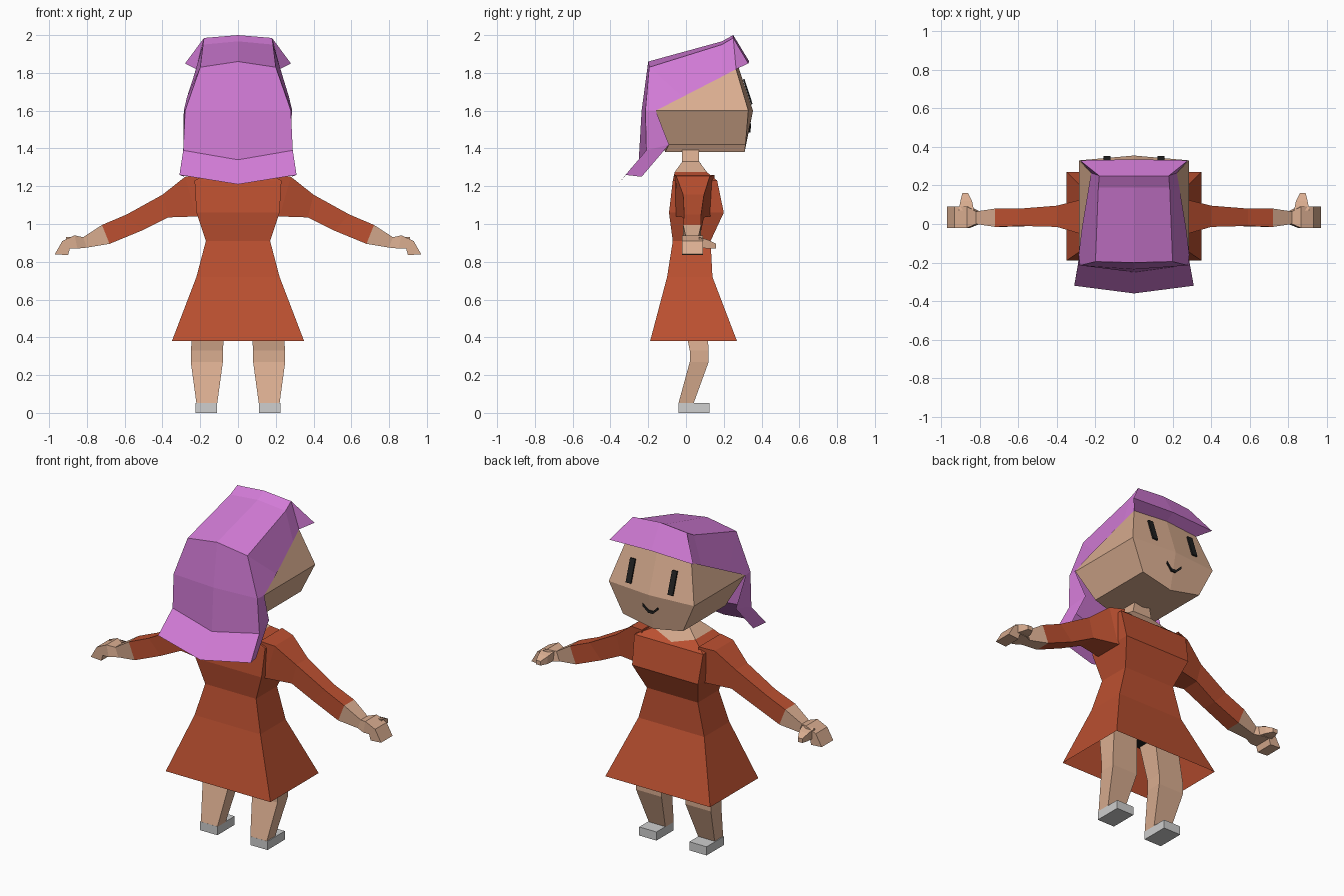
import bpy, bmesh
from math import radians
from mathutils import Matrix

cube = bpy.data.objects.get("Cube")
if cube:
    bpy.data.objects.remove(cube, do_unlink=True)


def material(name, rgb):
    m = bpy.data.materials.new(name)
    m.use_nodes = True
    m.diffuse_color = (*rgb, 1)
    m.node_tree.nodes["Principled BSDF"].inputs["Base Color"].default_value = (*rgb, 1)
    return m


SKIN = material("skin", (0.70, 0.42, 0.28))
RED = material("dress red", (0.50, 0.08, 0.03))
PINK = material("hair pink", (0.65, 0.20, 0.68))
GREY = material("shoe grey", (0.62, 0.62, 0.62))
BLACK = material("black", (0.015, 0.015, 0.015))


def finish(name, bm, mat, mirror=False):
    bmesh.ops.remove_doubles(bm, verts=bm.verts, dist=0.0005)
    bmesh.ops.recalc_face_normals(bm, faces=bm.faces)
    mesh = bpy.data.meshes.new(name)
    bm.to_mesh(mesh)
    bm.free()
    mesh.materials.append(mat)
    ob = bpy.data.objects.new(name, mesh)
    bpy.context.collection.objects.link(ob)
    if mirror:
        ob.modifiers.new("mirror", "MIRROR").use_mirror_merge = False
    return ob


def loft(name, rings, mat, closed=True, cap_start=True, cap_end=True, mirror=False):
    """Skin quads between rows of points, with optional end caps."""
    bm = bmesh.new()
    rows = [[bm.verts.new(p) for p in r] for r in rings]
    n = len(rows[0])
    for a, b in zip(rows, rows[1:]):
        for i in range(n if closed else n - 1):
            j = (i + 1) % n
            bm.faces.new((a[i], a[j], b[j], b[i]))
    if closed and cap_start:
        bm.faces.new(rows[0])
    if closed and cap_end:
        bm.faces.new(rows[-1])
    return finish(name, bm, mat, mirror)


def ring(hx, yb, yf, z, cb=None, cf=None, zb=None, zf=None):
    """Level ring: corners plus a centre point at the back and the front."""
    pick = lambda v, d: d if v is None else v
    return [(-hx, yb, z), (0, pick(cb, yb), pick(zb, z)), (hx, yb, z),
            (hx, yf, z), (0, pick(cf, yf), pick(zf, z)), (-hx, yf, z)]


def box_ring(x0, x1, y0, y1, z):
    return [(x0, y0, z), (x1, y0, z), (x1, y1, z), (x0, y1, z)]


def limb_ring(xt, zt, xb, zb, y0, y1):
    return [(xt, y0, zt), (xt, y1, zt), (xb, y1, zb), (xb, y0, zb)]


# Dress, open at the hem and the neckline
neckline = ring(0.14, -0.06, 0.11, 1.275, cf=0.14, zf=1.235)
loft("dress", [
    ring(0.35, -0.19, 0.27, 0.38),
    ring(0.22, -0.10, 0.14, 0.72),
    ring(0.17, -0.07, 0.13, 0.91),
    ring(0.22, -0.09, 0.20, 1.06),
    ring(0.23, -0.07, 0.165, 1.23),
    neckline,
], RED, cap_start=False, cap_end=False)

# Neck and skin in the neckline
loft("neck", [
    neckline,
    ring(0.065, -0.02, 0.07, 1.33),
    ring(0.05, -0.02, 0.07, 1.41),
], SKIN, cap_start=False)

# Sleeves and hands
cuff = limb_ring(0.72, 0.995, 0.68, 0.895, -0.015, 0.08)
loft("sleeves", [
    limb_ring(0.19, 1.26, 0.19, 1.04, -0.06, 0.15),
    limb_ring(0.28, 1.25, 0.22, 1.04, -0.05, 0.125),
    limb_ring(0.40, 1.155, 0.37, 1.035, -0.015, 0.095),
    limb_ring(0.59, 1.05, 0.51, 0.965, -0.01, 0.08),
    cuff,
], RED, cap_end=False, mirror=True)
loft("hands", [
    cuff,
    limb_ring(0.82, 0.93, 0.80, 0.875, 0.0, 0.065),
    limb_ring(0.865, 0.94, 0.85, 0.87, -0.02, 0.09),
    limb_ring(0.93, 0.91, 0.89, 0.87, -0.02, 0.09),
    limb_ring(0.97, 0.84, 0.90, 0.835, -0.02, 0.09),
], SKIN, cap_start=False, mirror=True)
loft("thumbs", [
    [(x0, y, z0), (x1, y, z0), (x1, y, z1), (x0, y, z1)]
    for y, x0, x1, z0, z1 in ((0.07, 0.83, 0.91, 0.875, 0.93),
                              (0.12, 0.84, 0.90, 0.87, 0.915),
                              (0.16, 0.86, 0.89, 0.87, 0.895))
], SKIN, mirror=True)

# Legs, shoes and shorts
loft("legs", [
    box_ring(0.11, 0.22, -0.04, 0.04, 0.05),
    box_ring(0.08, 0.25, 0.02, 0.12, 0.27),
    box_ring(0.08, 0.25, 0.02, 0.12, 0.33),
    box_ring(0.06, 0.22, -0.04, 0.10, 0.62),
], SKIN, mirror=True)
loft("shoes", [box_ring(0.11, 0.225, -0.04, 0.125, z) for z in (0, 0.052)],
     GREY, mirror=True)
loft("shorts", [
    ring(0.10, -0.04, 0.09, 0.56),
    ring(0.225, -0.06, 0.11, 0.63),
    ring(0.18, -0.06, 0.10, 0.78),
], BLACK)

# Head with a keeled chin and a ridge down the face
head_top = ring(0.20, -0.15, 0.265, 1.76, cb=-0.17, cf=0.278, zb=1.78, zf=1.83)
head_top[3], head_top[5] = (0.222, 0.265, 1.82), (-0.222, 0.265, 1.82)
loft("head", [
    ring(0.20, -0.09, 0.315, 1.42, cb=-0.11, cf=0.31, zb=1.38, zf=1.38),
    ring(0.285, -0.16, 0.33, 1.6, cb=-0.19, cf=0.355),
    head_top,
], SKIN)

# Hair sheet: each row holds centre, corner and side edge, from fringe to nape
hair_rows = [
    [(0, 0.278, 1.83), (0.222, 0.265, 1.82), (0.222, 0.265, 1.82)],
    [(0, 0.335, 1.86), (0.28, 0.33, 1.85), (0.28, 0.33, 1.85)],
    [(0, 0.25, 2.0), (0.18, 0.25, 1.985), (0.222, 0.265, 1.82)],
    [(0, 0.19, 1.967), (0.185, 0.19, 1.95), (0.235, 0.19, 1.78)],
    [(0, -0.20, 1.86), (0.20, -0.195, 1.83), (0.27, -0.02, 1.672)],
    [(0, -0.235, 1.6), (0.28, -0.215, 1.6), (0.287, -0.16, 1.6)],
    [(0, -0.25, 1.34), (0.29, -0.21, 1.39), (0.27, -0.09, 1.42)],
    [(0, -0.36, 1.21), (0.31, -0.32, 1.26), (0.285, -0.235, 1.25)],
]
loft("hair", [[(-x, y, z) for x, y, z in reversed(r[1:])] + r for r in hair_rows],
     PINK, closed=False)

# Eyes: thin plates lying on the sloping face
bm = bmesh.new()
bmesh.ops.create_cube(bm, size=1, matrix=Matrix.Translation((0.14, 0.327, 1.70))
                      @ Matrix.Rotation(radians(18), 4, "X")
                      @ Matrix.Diagonal((0.034, 0.009, 0.14, 1)))
finish("eyes", bm, BLACK, mirror=True)

# Mouth: thin bent strip
mouth = []
for x, z in ((-0.05, 1.525), (-0.015, 1.492), (0.015, 1.492), (0.05, 1.525)):
    y = 0.336 + (z - 1.51) * 0.2 - abs(x) * 0.08
    mouth.append([(x, y, z - 0.008), (x, y + 0.009, z - 0.008),
                  (x, y + 0.009, z + 0.008), (x, y, z + 0.008)])
loft("mouth", mouth, BLACK)
